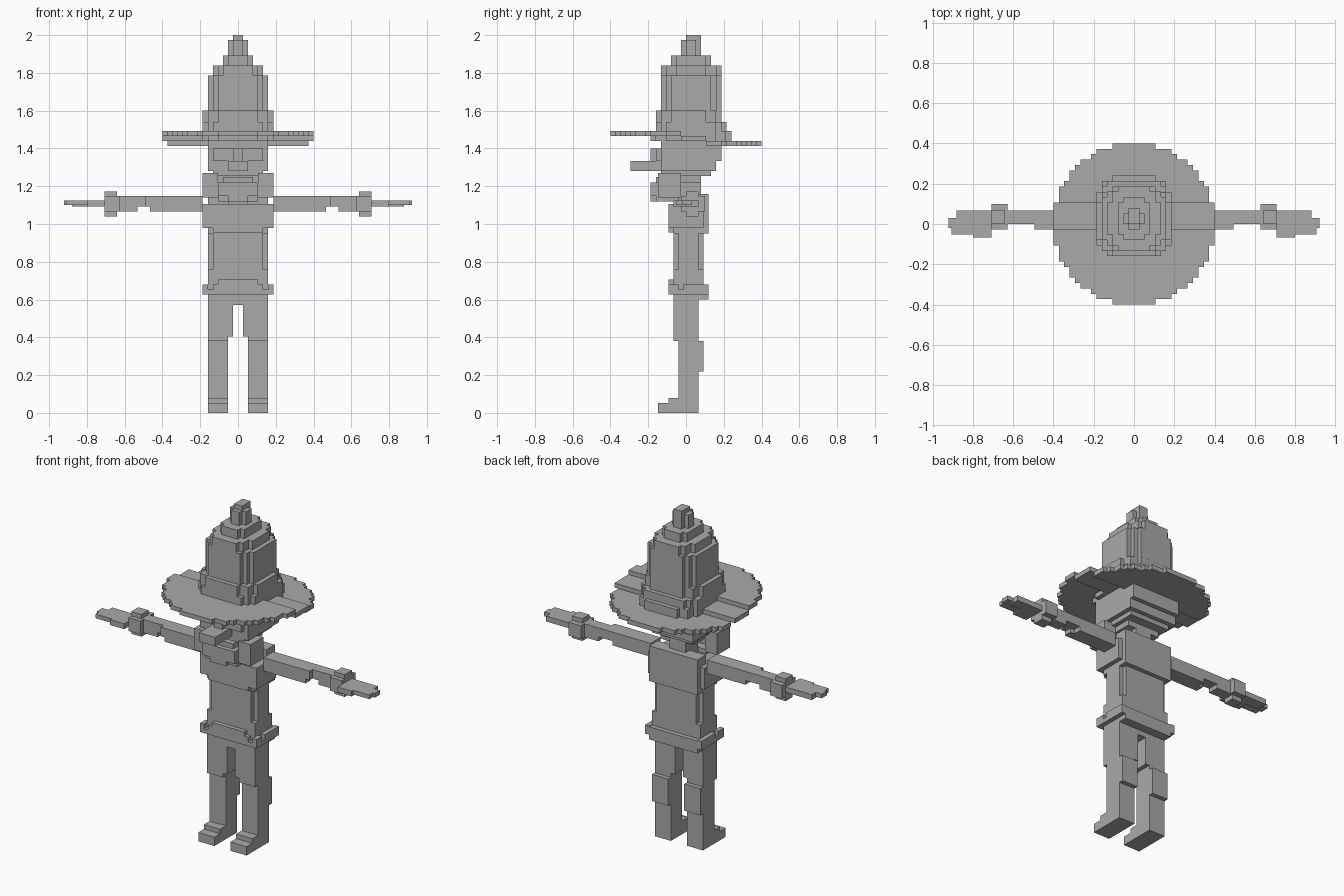
import bpy, bmesh

V = 2 / 75  # edge of one small cube

grey = bpy.data.materials.new("grey")
grey.diffuse_color = (0.4, 0.4, 0.4, 1)


def finish(name, bm):
    bmesh.ops.recalc_face_normals(bm, faces=bm.faces)
    me = bpy.data.meshes.new(name)
    bm.to_mesh(me)
    bm.free()
    me.materials.append(grey)
    ob = bpy.data.objects.new(name, me)
    bpy.context.collection.objects.link(ob)
    return ob


def boxes(name, *items, mirror=False):
    """Blocks given as (x0, x1, y0, y1, z0, z1), optionally mirrored in x."""
    bm = bmesh.new()
    for x0, x1, y0, y1, z0, z1 in items:
        for s in ((1, -1) if mirror else (1,)):
            vs = bmesh.ops.create_cube(bm, size=1)["verts"]
            for v in vs:
                v.co.x = s * ((x0 + x1) / 2 + v.co.x * (x1 - x0))
                v.co.y = (y0 + y1) / 2 + v.co.y * (y1 - y0)
                v.co.z = (z0 + z1) / 2 + v.co.z * (z1 - z0)
    return finish(name, bm)


def mid(w, *rest):
    return (-w, w, *rest)


def slab(bm, rx, y0, y1, z0, z1, p=2.0, lo=-9, hi=9):
    """Stepped round plate, the outline snapped to cubes, clipped to lo < y < hi."""
    n = round((y1 - y0) / V)
    c, r = (y0 + y1) / 2, (y1 - y0) / 2
    right = []
    for i in range(n):
        a = y0 + i * V
        m = a + V / 2
        if not lo < m < hi:
            continue
        w = rx * (1 - abs((m - c) / r) ** p) ** (1 / p)
        w = max(V, round(w / V) * V)
        if right and abs(right[-1][0] - w) < 1e-5:
            right[-1] = (w, a + V)
        else:
            right += [(w, a), (w, a + V)]
    outline = right + [(-x, y) for x, y in reversed(right)]
    f = bm.faces.new([bm.verts.new((x, y, z0)) for x, y in outline])
    top = bmesh.ops.extrude_face_region(bm, geom=[f])["geom"]
    for v in top:
        if isinstance(v, bmesh.types.BMVert):
            v.co.z = z1


# Legs and shoes
boxes("legs",
      (.027, .16, -.067, .067, .405, .58),
      (.053, .16, -.067, .067, .38, .405),
      (.053, .16, -.04, .067, 0, .38),
      (.053, .16, .067, .093, .22, .38), mirror=True)
boxes("shoes",
      (.053, .16, -.147, -.04, 0, .053),
      (.053, .16, -.093, -.04, .053, .08), mirror=True)

# Torso with recessed side seams
boxes("torso",
      mid(.16, -.067, .067, .57, .60),
      mid(.16, -.067, .093, .60, .76),
      mid(.133, -.067, .093, .76, .95))
boxes("side_panels", (.133, .16, -.04, .067, .76, .95), mirror=True)
boxes("chest",
      mid(.16, -.067, .093, .95, 1.107),
      mid(.187, -.067, .093, .98, 1.107),
      mid(.187, -.093, -.067, .98, 1.107),
      mid(.133, -.093, -.067, .955, .98),
      mid(.16, .093, .12, .95, 1.107),
      mid(.16, .04, .12, 1.107, 1.16))

# Belt
boxes("belt",
      mid(.16, -.093, -.067, .627, .653),
      mid(.133, -.093, -.067, .653, .68),
      mid(.107, -.093, -.067, .68, .705),
      mid(.16, .093, .12, .60, .675))
boxes("belt_pouches",
      (.16, .187, -.04, .067, .627, .653),
      (.16, .187, -.013, .04, .653, .68),
      (.16, .187, .04, .12, .627, .68),
      (.16, .187, -.093, -.04, .627, .68), mirror=True)

# Arms, cuffs and hands
boxes("arms",
      (.187, .44, -.027, .067, 1.067, 1.147),
      (.44, .493, -.027, .067, 1.093, 1.147),
      (.44, .467, -.027, .02, 1.067, 1.093),
      (.493, .64, 0, .067, 1.093, 1.147),
      (.533, .64, 0, .067, 1.067, 1.093), mirror=True)
boxes("cuffs",
      (.64, .707, 0, .067, 1.04, 1.173),
      (.627, .707, -.027, .1, 1.067, 1.147), mirror=True)
boxes("hands",
      (.707, .88, 0, .067, 1.093, 1.125),
      (.707, .80, -.067, 0, 1.093, 1.125),
      (.80, .907, -.053, 0, 1.1, 1.125),
      (.88, .92, -.02, .03, 1.1, 1.125), mirror=True)

# Neck and head, widening upwards at the back
boxes("neck", mid(.053, -.04, .08, 1.107, 1.25))
boxes("head",
      mid(.107, -.107, .08, 1.22, 1.253),
      mid(.133, -.133, .133, 1.253, 1.28),
      mid(.16, -.133, .16, 1.28, 1.333),
      mid(.16, -.133, .187, 1.333, 1.44),
      mid(.133, -.16, -.133, 1.333, 1.40))
boxes("nose",
      mid(.053, -.293, -.133, 1.28, 1.307),
      mid(.053, -.293, -.133, 1.307, 1.333),
      mid(.027, -.187, -.133, 1.333, 1.40))

# Beard and whiskers
boxes("beard",
      mid(.107, -.187, -.093, 1.147, 1.22),
      mid(.053, -.187, -.093, 1.12, 1.147),
      mid(.107, -.16, -.04, 1.12, 1.147),
      mid(.08, -.16, -.107, 1.22, 1.25))
boxes("whiskers",
      (.107, .187, -.147, -.027, 1.14, 1.27), mirror=True)

# Hat brim in three steps falling to the back
bm = bmesh.new()
slab(bm, .4, -.4, .4, 1.467, 1.493, hi=-.027)
slab(bm, .4, -.4, .4, 1.44, 1.467, lo=-.027, hi=.107)
slab(bm, .4, -.4, .4, 1.413, 1.44, lo=.107)
finish("hat_brim", bm)

# Hat crown in stacked rings
bm = bmesh.new()
for rx, y0, y1, z0, z1, p in (
        (.187, -.187, .24, 1.44, 1.493, 3.5),
        (.187, -.16, .213, 1.493, 1.54, 3.5),
        (.187, -.16, .187, 1.54, 1.60, 3),
        (.16, -.133, .187, 1.60, 1.787, 3),
        (.133, -.133, .187, 1.787, 1.84, 2.5),
        (.08, -.08, .133, 1.84, 1.893, 2.5)):
    slab(bm, rx, y0, y1, z0, z1, p)
finish("hat_crown", bm)
boxes("hat_tip",
      mid(.053, 0, .053, 1.893, 1.973),
      mid(.027, -.027, .08, 1.893, 1.973),
      mid(.027, 0, .08, 1.973, 2.0))
